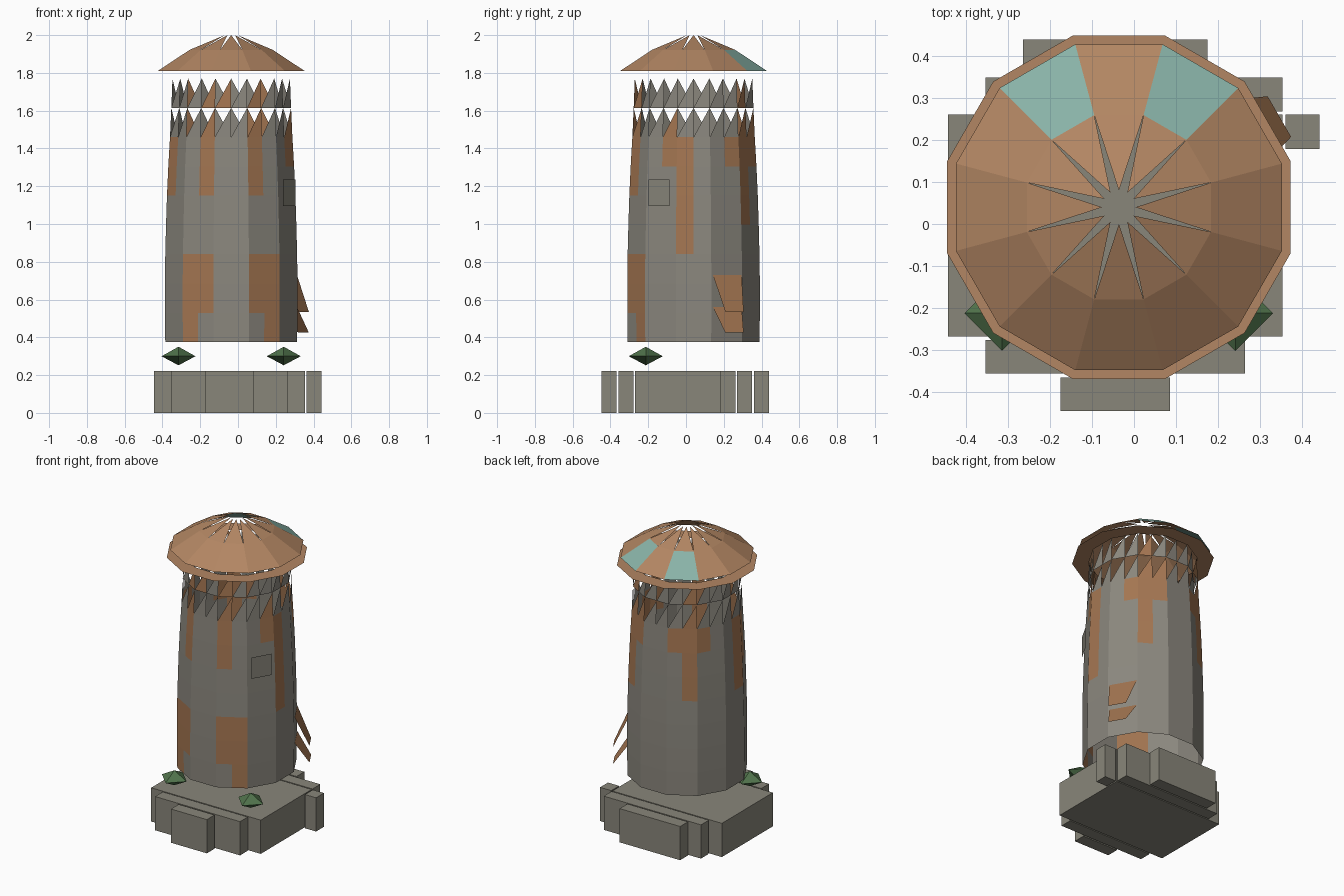
import bpy, bmesh, math
from mathutils import Vector

cube = bpy.data.objects.get("Cube")
if cube:
    bpy.data.objects.remove(cube, do_unlink=True)

CX, CY = -0.036, 0.04      # tower axis
COLS = 24                  # two wall columns per flat side
ROW = 0.155                # wall course height
Z0 = 0.375                 # bottom of the wall


def material(name, rgb):
    m = bpy.data.materials.new(name)
    m.use_nodes = True
    color = (*rgb, 1)
    m.diffuse_color = color
    m.node_tree.nodes["Principled BSDF"].inputs["Base Color"].default_value = color
    return m


stone = material("base stone", (0.25, 0.24, 0.195))
wall = material("wall stone", (0.26, 0.245, 0.21))
rust = material("exposed brick", (0.38, 0.185, 0.085))
copper = material("roof copper", (0.45, 0.24, 0.125))
teal = material("patina teal", (0.25, 0.45, 0.39))
green = material("bush green", (0.08, 0.17, 0.07))


def finish(name, bm, *mats):
    mesh = bpy.data.meshes.new(name)
    bm.to_mesh(mesh)
    bm.free()
    for m in mats:
        mesh.materials.append(m)
    obj = bpy.data.objects.new(name, mesh)
    bpy.context.collection.objects.link(obj)
    return obj


def ring(bm, apothem, z, step=1):
    """Twelve-sided ring, flats facing the axes; step 2 keeps corners only."""
    verts = []
    for k in range(step - 1, COLS, step):
        a = math.tau * k / COLS
        r = apothem / math.cos(math.pi / 12) if k % 2 else apothem
        verts.append(bm.verts.new((CX + r * math.cos(a), CY + r * math.sin(a), z)))
    return verts


def facet_point(angle, out, side, z):
    """Point given by distance out from the axis and along a flat side."""
    a = math.radians(angle)
    n, t = Vector((math.cos(a), math.sin(a))), Vector((-math.sin(a), math.cos(a)))
    p = Vector((CX, CY)) + n * out + t * side
    return (p.x, p.y, z)


# Tower wall with brick patches and two courses of broken teeth
PATCHES = {  # column: brick courses
    15: range(0, 3), 16: [1, 2, 5, 6, 7, 8], 17: [8],
    19: [1, 2, 5, 6, 7, 8], 20: range(0, 3),
    22: [6, 7], 23: range(3, 7), 2: [6], 3: range(4, 9), 4: [6, 7],
    7: [6], 8: range(4, 9), 9: [6], 12: range(4, 7), 13: [5, 6],
}
bm = bmesh.new()
profile = [0.349, 0.351, 0.351, 0.349, 0.345, 0.34, 0.333, 0.324, 0.317, 0.311]
rings = [ring(bm, r, Z0 + ROW * i) for i, r in enumerate(profile)]
for i in range(len(rings) - 1):
    for k in range(COLS):
        n = (k + 1) % COLS
        corners = [rings[i][k], rings[i][n], rings[i + 1][n]]
        if i < 7:
            corners.append(rings[i + 1][k])
        face = bm.faces.new(corners)
        face.material_index = int(i in PATCHES.get(k, ()))
finish("tower_wall", bm, wall, rust)

# Roof: outer panels, then pointed leaves with open slits between them
bm = bmesh.new()
rim, mid = ring(bm, 0.389, 1.81, 2), ring(bm, 0.22, 1.922, 2)
for k in range(12):
    n = (k + 1) % 12
    face = bm.faces.new([rim[k], rim[n], mid[n], mid[k]])
    face.material_index = int(k in (1, 3))
    tip = bm.verts.new(facet_point(30 * (k + 1), 0.04, 0, 2.0))
    bm.faces.new([mid[k], mid[n], tip])
finish("roof", bm, copper, teal)

# Flat eave ring under the roof
bm = bmesh.new()
outer, inner = ring(bm, 0.41, 1.762, 2), ring(bm, 0.315, 1.762, 2)
for k in range(12):
    n = (k + 1) % 12
    bm.faces.new([outer[k], outer[n], inner[n], inner[k]])
finish("eave_ring", bm, copper)


def panel(name, angle, points, mat):
    bm = bmesh.new()
    bm.faces.new([bm.verts.new(facet_point(angle, *p)) for p in points])
    finish(name, bm, mat)


# Window plate and two leaning boards
panel("window", -30, [(0.358, s, z) for s, z in
      ((-0.07, 1.095), (0.06, 1.095), (0.06, 1.235), (-0.07, 1.235))], stone)
for name, top, bottom in (("upper_board", 0.73, 0.535), ("lower_board", 0.56, 0.425)):
    panel(name, 30, [(0.44, -0.06, bottom), (0.44, 0.052, bottom),
                     (0.353, 0.09, top), (0.353, -0.085, top)], rust)

# Stepped stone base: x range, y range
BLOCKS = {
    "base_front_step": (-0.175, 0.086, -0.447, -0.367),
    "base_front": (-0.354, 0.265, -0.357, -0.277),
    "base_middle": (-0.444, 0.354, -0.269, 0.261),
    "base_side_step": (0.362, 0.443, 0.179, 0.261),
    "base_back": (-0.354, 0.354, 0.269, 0.35),
    "base_back_step": (-0.265, 0.175, 0.359, 0.44),
}
for name, (x0, x1, y0, y1) in BLOCKS.items():
    bm = bmesh.new()
    bmesh.ops.create_cube(bm, size=1)
    bmesh.ops.scale(bm, vec=(x1 - x0, y1 - y0, 0.222), verts=bm.verts)
    bmesh.ops.translate(bm, vec=((x0 + x1) / 2, (y0 + y1) / 2, 0.111), verts=bm.verts)
    finish(name, bm, stone)

# Bushes: flattened eight-faced gems
for name, x in (("right_bush", -0.315), ("left_bush", 0.242)):
    bm = bmesh.new()
    waist = [bm.verts.new((x + 0.09 * math.cos(a), -0.213 + 0.09 * math.sin(a), 0.3))
             for a in (math.pi / 2 * k for k in range(4))]
    top, low = (bm.verts.new((x, -0.213, z)) for z in (0.35, 0.252))
    for k in range(4):
        n = (k + 1) % 4
        bm.faces.new([waist[k], waist[n], top])
        bm.faces.new([waist[n], waist[k], low])
    finish(name, bm, green)
